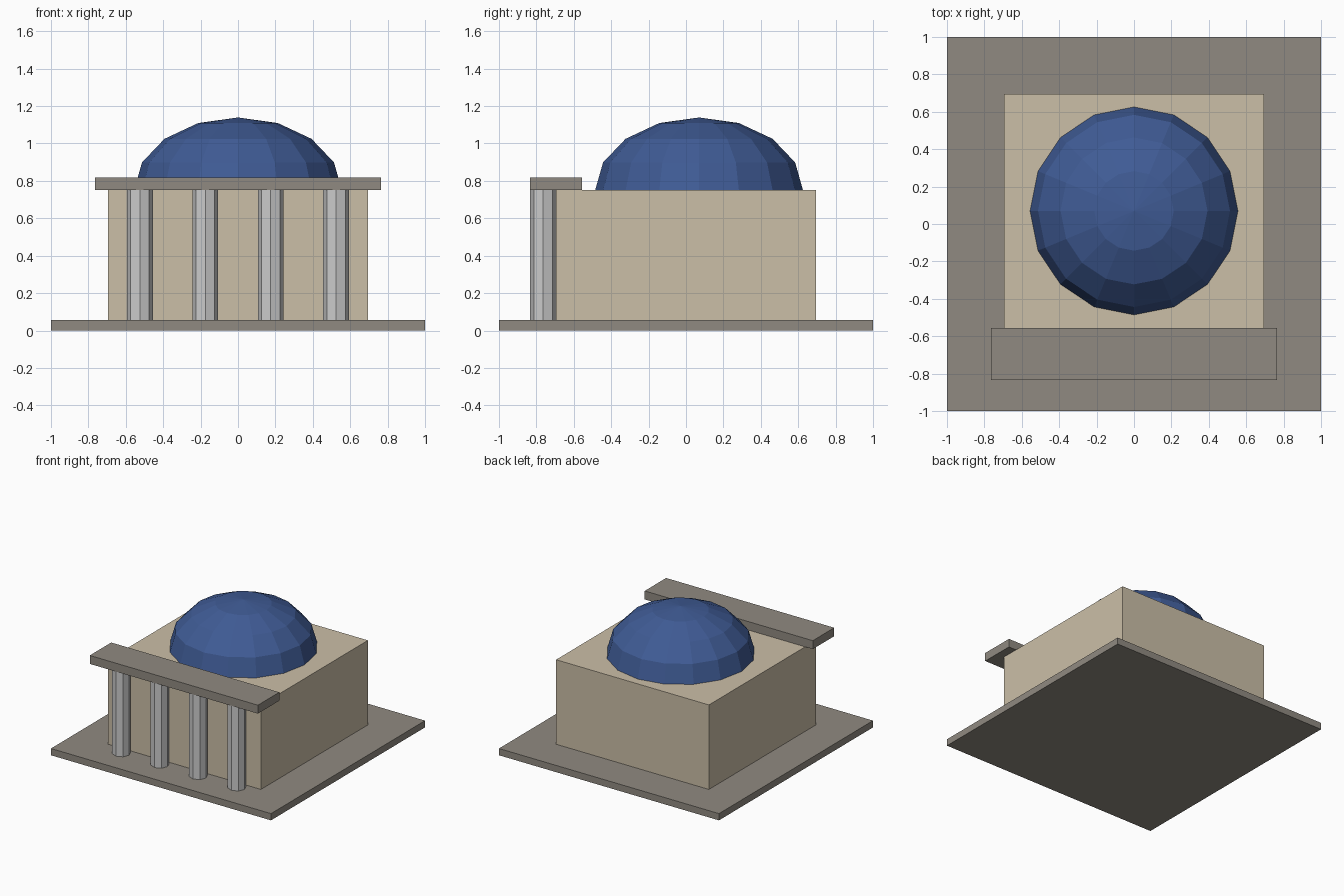
import bpy, bmesh, math
from mathutils import Matrix

if "Cube" in bpy.data.objects:
    bpy.data.objects.remove(bpy.data.objects["Cube"])


def material(name, rgb):
    m = bpy.data.materials.new(name)
    m.diffuse_color = (*rgb, 1)
    m.use_nodes = True
    m.node_tree.nodes["Principled BSDF"].inputs["Base Color"].default_value = m.diffuse_color
    return m


stone = material("stone", (0.28, 0.255, 0.22))
sand = material("sand", (0.60, 0.52, 0.39))
blue = material("blue", (0.05, 0.105, 0.30))


def add_object(name, bm, mat=None):
    bmesh.ops.recalc_face_normals(bm, faces=bm.faces)
    mesh = bpy.data.meshes.new(name)
    bm.to_mesh(mesh)
    bm.free()
    if mat:
        mesh.materials.append(mat)
    ob = bpy.data.objects.new(name, mesh)
    bpy.context.collection.objects.link(ob)
    return ob


def box(name, size, x, y, z_bottom, mat):
    bm = bmesh.new()
    place = Matrix.Translation((x, y, z_bottom + size[2] / 2))
    bmesh.ops.create_cube(bm, size=1, matrix=place @ Matrix.Diagonal((*size, 1)))
    return add_object(name, bm, mat)


# Plinth, hall and the beam over the porch
BASE, TOP = 0.0556, 0.75
box("base_slab", (2, 2, BASE), 0, 0, 0, stone)
box("main_hall", (1.389, 1.389, TOP - BASE), 0, 0, BASE, sand)
box("porch_beam", (1.528, 0.278, 0.0694), 0, -0.694, TOP, stone)

# Four eight-sided columns, with corners facing front and sides
for i in range(4):
    bm = bmesh.new()
    place = Matrix.Translation((-0.525 + 0.35 * i, -0.764, (BASE + TOP) / 2))
    bmesh.ops.create_cone(bm, cap_ends=True, segments=8, radius1=0.0694,
                          radius2=0.0694, depth=TOP - BASE, matrix=place)
    add_object(f"column_{i + 1}", bm)

# Flattened dome: the upper half of a faceted sphere
bm = bmesh.new()
bmesh.ops.create_uvsphere(bm, u_segments=16, v_segments=8, radius=0.5556)
lower = [v for v in bm.verts if v.co.z < -0.01]
bmesh.ops.delete(bm, geom=lower, context='VERTS')
bmesh.ops.holes_fill(bm, edges=[e for e in bm.edges if e.is_boundary], sides=0)
bmesh.ops.scale(bm, vec=(1, 1, 0.7), verts=bm.verts)
dome = add_object("dome", bm, blue)
dome.location = (0, 0.07, TOP)
